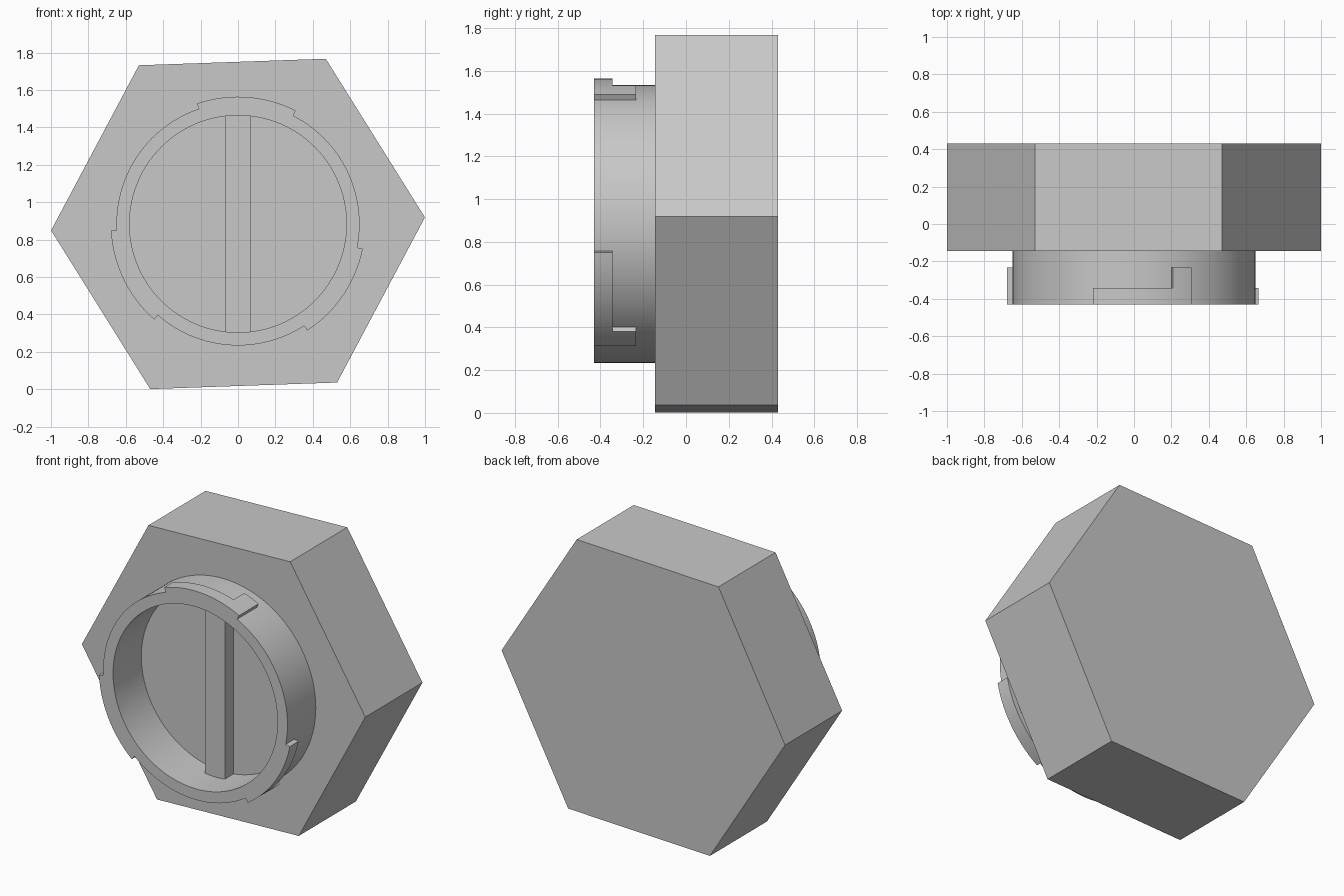
import bpy, bmesh
from math import cos, sin, radians, tau
from mathutils import Vector, Matrix

if "Cube" in bpy.data.objects:
    bpy.data.objects.remove(bpy.data.objects["Cube"], do_unlink=True)

CZ = 0.884                                   # height of the cap's axis
FRONT, FACE, BACK = -0.43, -0.145, 0.43      # rim front, hex front, hex back
STEP = -0.233                                # depth of the bar and lug feet

grey = bpy.data.materials.new("plain grey")
grey.use_nodes = True
grey.diffuse_color = (0.58, 0.58, 0.58, 1)
grey.node_tree.nodes["Principled BSDF"].inputs["Base Color"].default_value = (0.58, 0.58, 0.58, 1)


def polar(r, degrees, y):
    a = radians(degrees)
    return Vector((r * cos(a), y, CZ + r * sin(a)))


def finish(name, bm, smooth=False):
    bmesh.ops.recalc_face_normals(bm, faces=bm.faces[:])
    mesh = bpy.data.meshes.new(name)
    bm.to_mesh(mesh)
    bm.free()
    mesh.materials.append(grey)
    obj = bpy.data.objects.new(name, mesh)
    bpy.context.collection.objects.link(obj)
    if smooth:
        bpy.ops.object.select_all(action='DESELECT')
        obj.select_set(True)
        bpy.context.view_layer.objects.active = obj
        bpy.ops.object.shade_smooth_by_angle(angle=radians(30))
    return obj


# Hexagonal body, turned slightly on its axis
bm = bmesh.new()
base = bm.faces.new([bm.verts.new(polar(1, 2 + 60 * i, FACE)) for i in range(6)])
ext = bmesh.ops.extrude_face_region(bm, geom=[base], use_keep_orig=True)
new = [v for v in ext["geom"] if isinstance(v, bmesh.types.BMVert)]
bmesh.ops.translate(bm, verts=new, vec=(0, BACK - FACE, 0))
finish("hex_body", bm)

# Round collar, a rectangle spun about the axis and seated in the body
bm = bmesh.new()
section = [(0.58, FRONT), (0.65, FRONT), (0.65, FACE + 0.02), (0.58, FACE + 0.02)]
verts = [bm.verts.new(polar(r, 0, y)) for r, y in section]
edges = [bm.edges.new((verts[i], verts[(i + 1) % 4])) for i in range(4)]
bmesh.ops.spin(bm, geom=verts + edges, cent=(0, 0, CZ), axis=(0, 1, 0),
               angle=tau, steps=120, use_merge=True)
bmesh.ops.remove_doubles(bm, verts=bm.verts[:], dist=1e-4)
finish("collar", bm, True)

# Grip bar across the recess
bm = bmesh.new()
size = Matrix.Diagonal((0.14, FACE + 0.02 - STEP, 1.21, 1))
place = Matrix.Translation((0, (FACE + 0.02 + STEP) / 2, CZ))
bmesh.ops.create_cube(bm, size=1, matrix=place @ size)
finish("grip_bar", bm)


# Three L-shaped bayonet lugs: a curved band with a foot at one end
def lug(name, start):
    foot, steps = 3, 15
    angles = [start + 3.05 * i for i in range(steps + 1)]
    depths = [FRONT, -0.343, STEP]
    bm = bmesh.new()
    grid = [[bm.verts.new(polar(0.68, a, y)) for y in depths] for a in angles]
    for i in range(steps):
        for j in range(2 if i < foot else 1):
            bm.faces.new((grid[i][j], grid[i + 1][j], grid[i + 1][j + 1], grid[i][j + 1]))
    bmesh.ops.delete(bm, geom=[v for v in bm.verts if not v.link_faces], context='VERTS')
    ext = bmesh.ops.extrude_face_region(bm, geom=bm.faces[:], use_keep_orig=True)
    for v in ext["geom"]:
        if isinstance(v, bmesh.types.BMVert):
            v.co.x *= 0.64 / 0.68
            v.co.z = CZ + (v.co.z - CZ) * 0.64 / 0.68
    finish(name, bm, True)


for side, start in (("top", 63), ("right", 183), ("left", 303)):
    lug(side + "_lug", start)
